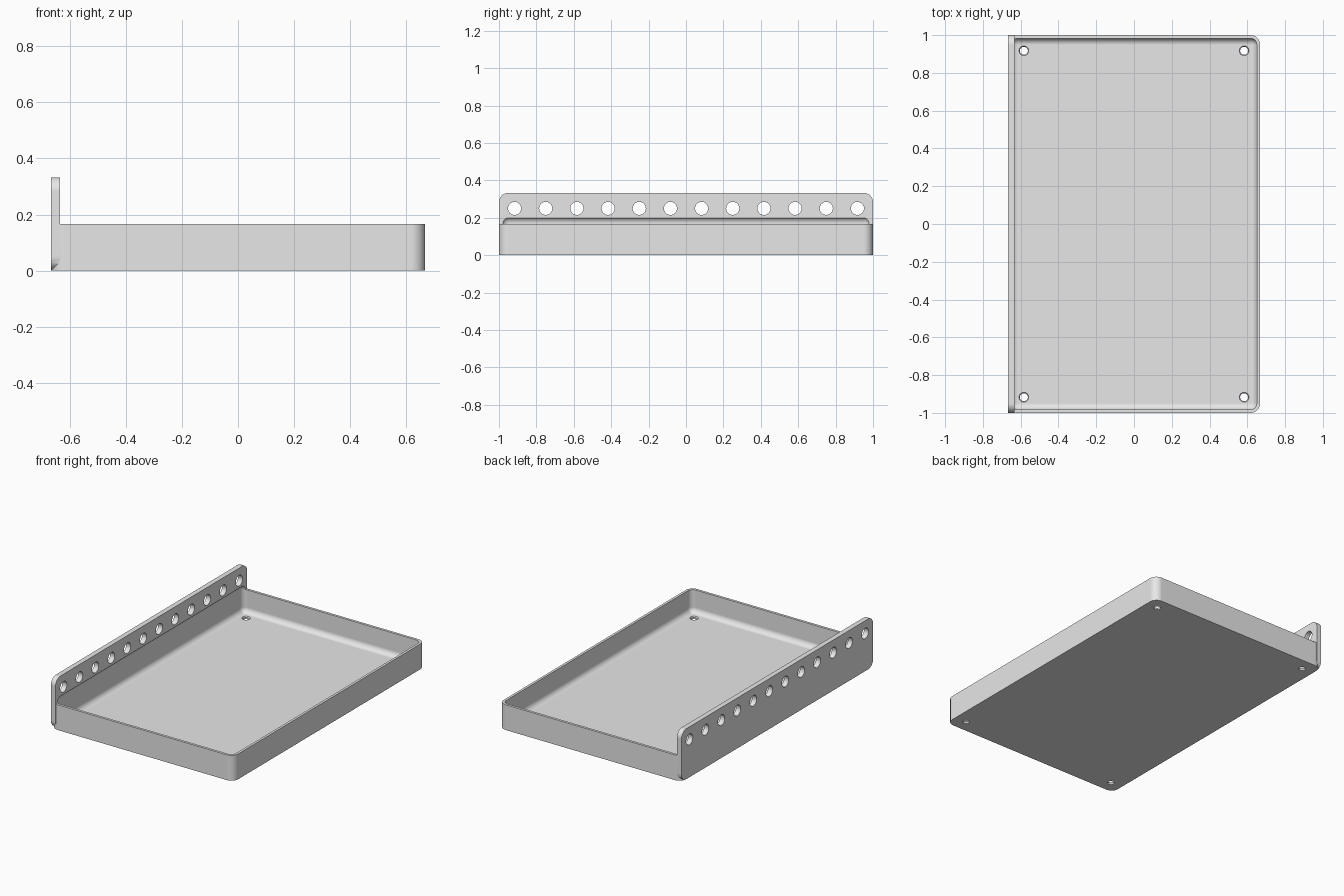
import bpy
import bmesh
import math
from mathutils import Matrix, Vector

cube = bpy.data.objects.get("Cube")
if cube:
    bpy.data.objects.remove(cube, do_unlink=True)

X, Y = 0.667, 1.0          # half width and half length
RIM, TOP = 0.167, 0.333    # heights of tray wall and of mounting flange
WALL, FLANGE = 0.0167, 0.0335
CORNER, FILLET = 0.05, 0.035

grey = bpy.data.materials.new("light grey")
grey.use_nodes = True
grey.diffuse_color = (0.8, 0.8, 0.8, 1)
grey.node_tree.nodes["Principled BSDF"].inputs["Base Color"].default_value = (0.8, 0.8, 0.8, 1)


def make_object(name, bm):
    bmesh.ops.recalc_face_normals(bm, faces=bm.faces)
    mesh = bpy.data.meshes.new(name)
    bm.to_mesh(mesh)
    bm.free()
    mesh.materials.append(grey)
    obj = bpy.data.objects.new(name, mesh)
    bpy.context.collection.objects.link(obj)
    return obj


def rounded_box(name, low, high, radius, axis=None):
    """Box with its edges along one axis rounded, or all of them if no axis."""
    low, high = Vector(low), Vector(high)
    bm = bmesh.new()
    bmesh.ops.create_cube(bm, size=1)
    bmesh.ops.scale(bm, vec=high - low, verts=bm.verts)
    bmesh.ops.translate(bm, vec=(low + high) / 2, verts=bm.verts)
    edges = [e for e in bm.edges if axis is None
             or abs((e.verts[0].co - e.verts[1].co)[axis]) > 1e-4]
    bmesh.ops.bevel(bm, geom=edges, offset=radius, offset_type='OFFSET',
                    segments=8, profile=0.5, affect='EDGES')
    return make_object(name, bm)


def hole_cutter(name, centres, r_low, r_high, depth, turn=Matrix()):
    bm = bmesh.new()
    for c in centres:
        bmesh.ops.create_cone(bm, cap_ends=True, segments=32, radius1=r_low, radius2=r_high,
                              depth=depth, matrix=Matrix.Translation(c) @ turn)
    return make_object(name, bm)


def combine(target, other, operation):
    other.hide_render = True
    mod = target.modifiers.new(operation.title(), 'BOOLEAN')
    mod.operation, mod.solver, mod.object = operation, 'EXACT', other
    with bpy.context.temp_override(object=target, active_object=target):
        bpy.ops.object.modifier_apply(modifier=mod.name)
    bpy.data.objects.remove(other, do_unlink=True)


# Tray block joined to the upright flange on the right side
tray = rounded_box("tray_with_flange", (-X, -Y, 0), (X, Y, RIM), CORNER, axis=2)
flange = rounded_box("flange", (-X, -Y, 0), (FLANGE - X, Y, TOP), CORNER, axis=0)
combine(tray, flange, 'UNION')

# Hollow with filleted edges, slightly undercutting the flange
hollow = rounded_box("hollow", (WALL - X, WALL - Y, WALL), (X - WALL, Y - WALL, 0.205), FILLET)
combine(tray, hollow, 'DIFFERENCE')

# Row of mounting holes through the flange
row = [(FLANGE / 2 - X, (i - 5.5) / 6, 0.25) for i in range(12)]
combine(tray, hole_cutter("flange_holes", row, 0.035, 0.035, 0.1,
                          Matrix.Rotation(math.pi / 2, 4, 'Y')), 'DIFFERENCE')

# Countersunk holes in the floor corners
corners = [(sx * 0.583, sy * 0.917) for sx in (-1, 1) for sy in (-1, 1)]
combine(tray, hole_cutter("floor_holes", [(x, y, 0) for x, y in corners],
                          0.021, 0.021, 0.1), 'DIFFERENCE')
combine(tray, hole_cutter("countersinks", [(x, y, 0.015) for x, y in corners],
                          0.02, 0.029, 0.012), 'DIFFERENCE')

# Smooth fillets, crisp edges and level flat faces
bpy.ops.object.select_all(action='DESELECT')
tray.select_set(True)
bpy.context.view_layer.objects.active = tray
bpy.ops.object.shade_smooth_by_angle(angle=math.radians(30))
normals = tray.modifiers.new("Flat faces", 'WEIGHTED_NORMAL')
normals.keep_sharp = True
